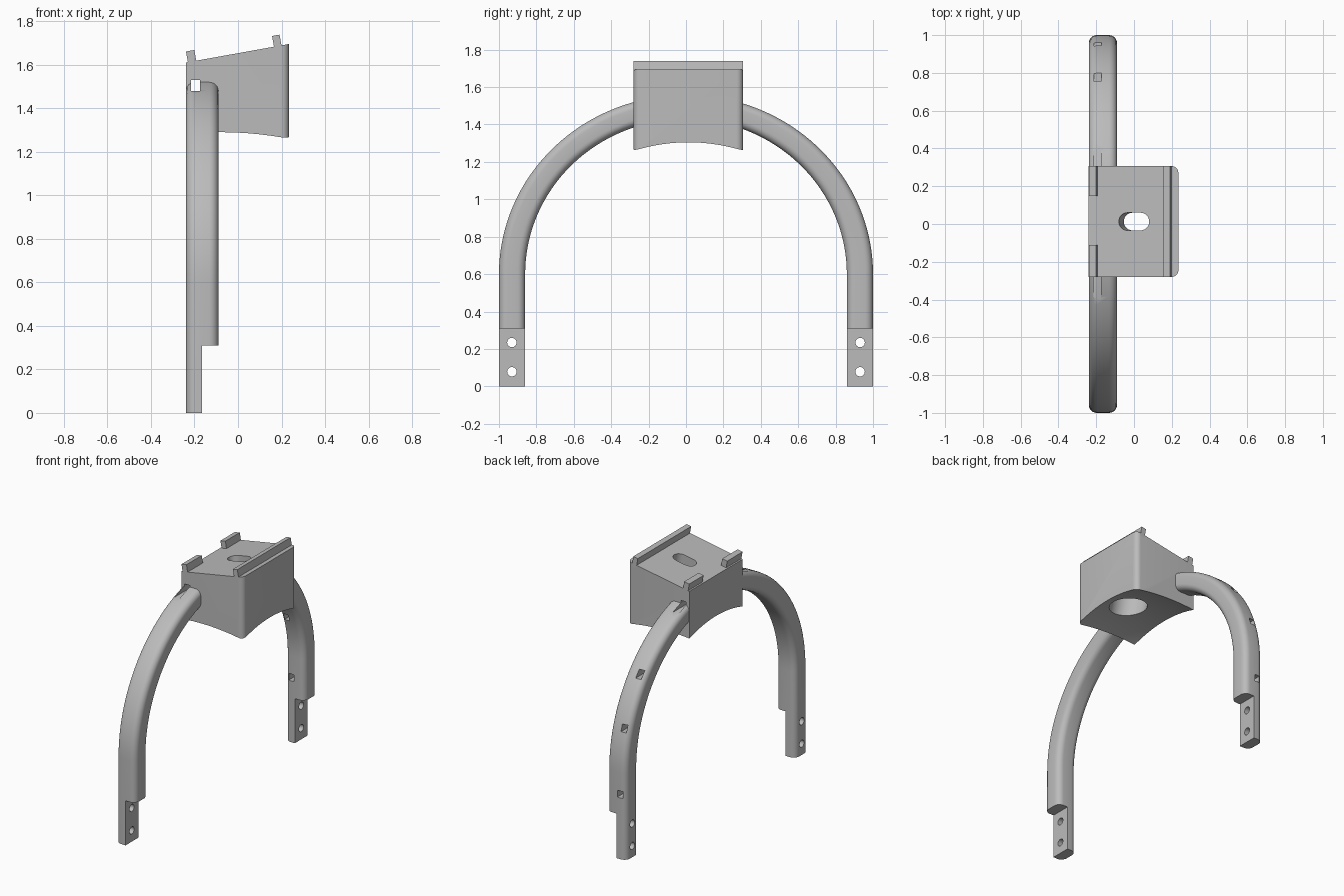
import bpy, bmesh
from math import cos, sin, pi, radians, atan
from mathutils import Matrix, Vector

cube = bpy.data.objects.get("Cube")
if cube:
    bpy.data.objects.remove(cube)

grey = bpy.data.materials.new("plain grey")
grey.use_nodes = True
grey.diffuse_color = (0.5, 0.5, 0.5, 1)
grey.node_tree.nodes["Principled BSDF"].inputs["Base Color"].default_value = grey.diffuse_color


def make(name, bm, matrix=None):
    bmesh.ops.recalc_face_normals(bm, faces=bm.faces)
    if matrix:
        bm.transform(matrix)
    mesh = bpy.data.meshes.new(name)
    bm.to_mesh(mesh)
    bm.free()
    obj = bpy.data.objects.new(name, mesh)
    bpy.context.collection.objects.link(obj)
    mesh.materials.append(grey)
    return obj


def prism(name, outline, z0, z1, matrix=None):
    """Extrude a flat outline from z0 to z1."""
    bm = bmesh.new()
    face = bm.faces.new([bm.verts.new((x, y, z0)) for x, y in outline])
    top = bmesh.ops.extrude_face_region(bm, geom=[face])["geom"]
    bmesh.ops.translate(bm, vec=(0, 0, z1 - z0), verts=[v for v in top if isinstance(v, bmesh.types.BMVert)])
    return make(name, bm, matrix)


def box(name, x0, x1, y0, y1, z0, z1, matrix=None):
    return prism(name, [(x0, y0), (x1, y0), (x1, y1), (x0, y1)], z0, z1, matrix)


def arc(cx, cy, r, a0, a1, n):
    return [(cx + r * cos(radians(a0 + (a1 - a0) * i / n)),
             cy + r * sin(radians(a0 + (a1 - a0) * i / n))) for i in range(n + 1)]


def carve(obj, cutters):
    """Subtract the cutters, bake the result and shade it."""
    for c in cutters:
        c.hide_render = True
        m = obj.modifiers.new("cut", "BOOLEAN")
        m.operation, m.solver, m.object = "DIFFERENCE", "EXACT", c
    bpy.context.view_layer.update()
    baked = bpy.data.meshes.new_from_object(obj.evaluated_get(bpy.context.evaluated_depsgraph_get()))
    obj.modifiers.clear()
    obj.data = baked
    bpy.ops.object.select_all(action="DESELECT")
    obj.select_set(True)
    bpy.context.view_layer.objects.active = obj
    bpy.ops.object.shade_smooth_by_angle(angle=radians(30))


# Frame lying on the sloping top of the mount
MID_Y, SLOPE = 0.013, 0.18
tilt = Matrix.Translation((0, MID_Y, 1.653)) @ Matrix.Rotation(-atan(SLOPE), 4, "Y")

# Arch: rounded section swept up one leg, over and down the other
X0, X1, THICK, R = -0.239, -0.09, 0.14, 0.042
section = []
for cx, cy, a in ((X1 - R, THICK - R, 0), (X0 + R, THICK - R, 90), (X0 + R, R, 180), (X1 - R, R, 270)):
    section += arc(cx, cy, R, a, a + 90, 6)
stations = [(0, 0.0)] + [(pi * i / 64, 0.6) for i in range(65)] + [(pi, 0.0)]
bm = bmesh.new()
rings = []
for t, base in stations:
    rings.append([bm.verts.new((x, (1 - d) * cos(t), base + (0.958 - 0.92 * d) * sin(t))) for x, d in section])
for a, b in zip(rings, rings[1:]):
    for i in range(len(a)):
        j = (i + 1) % len(a)
        bm.faces.new((a[i], a[j], b[j], b[i]))
bm.faces.new(rings[0])
bm.faces.new(rings[-1])
arch = make("arch", bm)

# Mount: block with rounded front corners and a sloping top
outline = [(-0.24, -0.28)] + arc(0.2, -0.245, 0.035, -90, 0, 6) \
    + arc(0.2, 0.271, 0.035, 0, 90, 6) + [(-0.24, 0.306)]
mount = prism("mount", outline, 1.1, 1.9)
bm = bmesh.new()
bm.from_mesh(mount.data)
cut = bmesh.ops.bisect_plane(bm, geom=bm.verts[:] + bm.edges[:] + bm.faces[:], clear_outer=True,
                             plane_co=tilt.translation, plane_no=Vector((-SLOPE, 0, 1)))
bmesh.ops.contextual_create(bm, geom=[e for e in cut["geom_cut"] if isinstance(e, bmesh.types.BMEdge)])
bmesh.ops.recalc_face_normals(bm, faces=bm.faces)
bm.to_mesh(mount.data)
bm.free()

# Cutter for the saddle-shaped underside
bm = bmesh.new()
bmesh.ops.create_grid(bm, x_segments=16, y_segments=24, size=0.4)
skin = bm.faces[:]
for v in bm.verts:
    x, y = v.co.x, v.co.y
    v.co.z = 1.29 - 0.03 * ((x + 0.08) / 0.315) ** 2 + 0.045 * (1 - ((y - MID_Y) / 0.293) ** 2)
low = bmesh.ops.extrude_face_region(bm, geom=skin, use_keep_orig=True)["geom"]
for v in low:
    if isinstance(v, bmesh.types.BMVert):
        v.co.z = 0.9
bmesh.ops.triangulate(bm, faces=bm.faces)
saddle = make("saddle_cutter", bm)

# Cutters for the oval opening, the wide bore below it and the cable tunnel
oval = prism("oval_cutter", arc(0.035, 0, 0.047, -90, 90, 12) + arc(-0.035, 0, 0.047, 90, 270, 12), -0.3, 0.1, tilt)
bore = prism("bore_cutter", arc(0, 0, 0.12, 0, 352.5, 47), -0.6, -0.15, tilt)
tunnel = box("tunnel_cutter", -0.215, -0.175, -0.6, 0.6, 1.48, 1.53)

# Cutters for the leg tabs, their screw holes and the cable slots
arch_cutters = [bore, tunnel]
for side in (-1, 1):
    arch_cutters.append(box("tab_cutter", -0.165, 0, side * 0.93 - 0.2, side * 0.93 + 0.2, -0.1, 0.31))
    for z in (0.078, 0.234):
        turn = Matrix.Translation((-0.2, side * 0.931, z)) @ Matrix.Rotation(pi / 2, 4, "Y")
        arch_cutters.append(prism("hole_cutter", arc(0, 0, 0.025, 0, 345, 23), -0.2, 0.2, turn))
for z in (0.45, 0.89, 1.2):
    arch_cutters.append(box("slot_cutter", -0.212, -0.172, 0.4, 1.2, z - 0.024, z + 0.024))

carve(arch, arch_cutters)
carve(mount, [saddle, oval, bore, tunnel])
for c in set(arch_cutters + [saddle, oval]):
    bpy.data.objects.remove(c)

# Ribs standing on the sloping top
box("long_rib", 0.168, 0.203, -0.293, 0.293, -0.02, 0.05, tilt)
box("short_rib_back", -0.234, -0.195, 0.135, 0.293, -0.02, 0.05, tilt)
box("short_rib_front", -0.234, -0.195, -0.293, -0.125, -0.02, 0.05, tilt)
